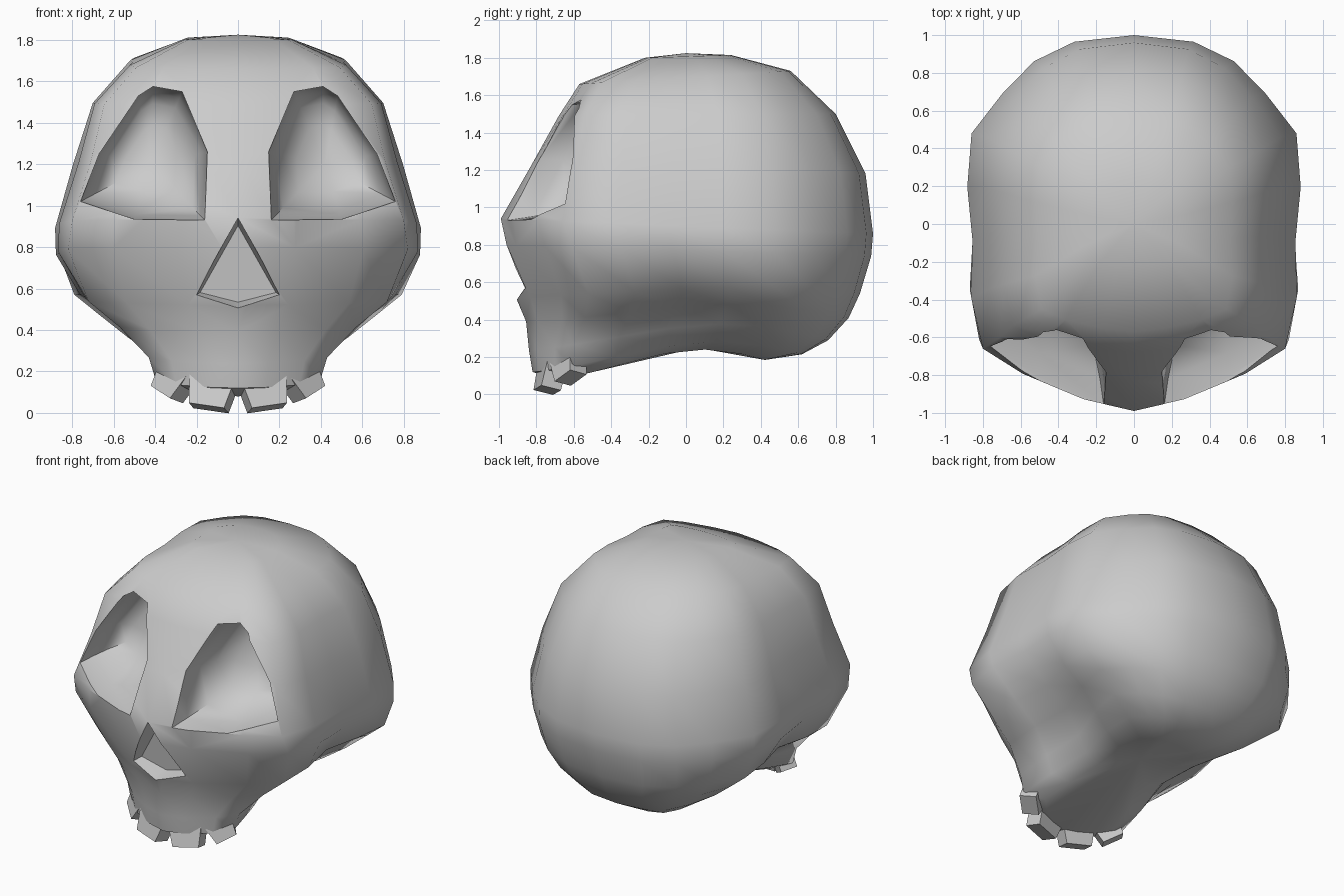
import bpy, bmesh, math
from mathutils import Vector, Matrix

if "Cube" in bpy.data.objects:
    bpy.data.objects.remove(bpy.data.objects["Cube"])


def loft(name, rings, start=None, end=None):
    """Skin equal-length point rings; close each end with a pole or a flat cap."""
    bm = bmesh.new()
    vs = [[bm.verts.new(p) for p in r] for r in rings]
    n = len(vs[0])
    for a, b in zip(vs, vs[1:]):
        for i in range(n):
            j = (i + 1) % n
            bm.faces.new((a[i], a[j], b[j], b[i]))
    for ring, pole in ((vs[0], start), (vs[-1], end)):
        if pole is None:
            bm.faces.new(ring)
        else:
            p = bm.verts.new(pole)
            for i in range(n):
                bm.faces.new((ring[i], ring[(i + 1) % n], p))
    bmesh.ops.recalc_face_normals(bm, faces=bm.faces)
    me = bpy.data.meshes.new(name)
    bm.to_mesh(me)
    bm.free()
    ob = bpy.data.objects.new(name, me)
    bpy.context.collection.objects.link(ob)
    return ob


def activate(ob):
    bpy.ops.object.select_all(action='DESELECT')
    ob.select_set(True)
    bpy.context.view_layer.objects.active = ob


def cut(ob, cutter):
    activate(ob)
    m = ob.modifiers.new("cut", 'BOOLEAN')
    m.operation = 'DIFFERENCE'
    m.solver = 'EXACT'
    m.object = cutter
    bpy.ops.object.modifier_apply(modifier=m.name)
    bpy.data.objects.remove(cutter)


def head_ring(yf, zf, xa, ya, xb, yb, yk, zk, pinch):
    """Tilted outline: front, cheek, pinched side, rear side, back (mirrored)."""
    c = [Vector(p) for p in ((0, yf), (xa, ya),
                             ((xa + xb) / 2 * pinch, (ya + yb) / 2), (xb, yb), (0, yk))]
    flip = lambda v: Vector((-v.x, v.y))
    ext = [flip(c[1])] + c + [flip(c[3])]
    pts = []
    for s, (tension, steps) in enumerate(((.35, 3), (.35, 2), (.22, 2), (.9, 4))):
        a, b = c[s], c[s + 1]
        ta, tb = (ext[s + 2] - ext[s]) * tension, (ext[s + 3] - ext[s + 1]) * tension
        for k in range(steps):
            t = k / steps
            pts.append(a * (2*t**3 - 3*t*t + 1) + ta * (t**3 - 2*t*t + t)
                       + b * (3*t*t - 2*t**3) + tb * (t**3 - t*t))
    pts.append(c[4])
    pts += [flip(p) for p in pts[-2:0:-1]]
    arch = max(0, 1 - pinch) * .5          # the underside arches up behind the jaw
    ring = []
    for p in pts:
        t = min(1, max(0, (p.y - yf) / (yk - yf)))
        ring.append((p.x, p.y, zf + (zk - zf) * t + arch * math.sin(math.pi * t**1.5)))
    return ring


# Skull shell: front y,z / cheek x,y / rear side x,y / back y,z / side pinch
levels = [
    (-.22, 1.80, .24, -.18, .24, .12, .24, 1.815, 1.03),
    (-.57, 1.66, .49, -.45, .50, .30, .56, 1.73, 1.03),
    (-.68, 1.49, .645, -.54, .68, .40, .80, 1.50, 1.03),
    (-.83, 1.22, .71, -.60, .78, .46, .96, 1.18, 1.03),
    (-.99, .94, .80, -.66, .86, .48, 1.0, .86, 1.03),
    (-.98, .80, .82, -.61, .86, .48, .99, .74, 1.01),
    (-.91, .52, .72, -.52, .79, .48, .93, .54, .92),
    (-.855, .39, .57, -.54, .67, .47, .87, .41, .84),
    (-.84, .24, .43, -.60, .53, .43, .76, .29, .79),
    (-.82, .12, .395, -.61, .38, .40, .62, .215, .8),
    (-.70, .08, .28, -.53, .20, .30, .42, .185, .82),
]
skull = loft("skull", [head_ring(*l) for l in levels], (0, 0, 1.825), (0, .06, .25))

# Eye sockets: outline shrunk into a bowl that flattens behind the sloping face
eye = [(.27, 1.55), (.41, 1.575), (.48, 1.53), (.67, 1.25), (.76, 1.02),
       (.50, .935), (.16, .93), (.148, 1.26)]
for side in (1, -1):
    rings = []
    for scale, depth, slope in ((1, -.4, 1), (1, .0, 1), (.92, .11, .95),
                                (.78, .21, .75), (.5, .29, .6)):
        ring = []
        for x, z in eye:
            dx, dz = (x - .42) * scale, (z - 1.2) * scale
            y = -.693 + (.57 * dz + .44 * dx) * slope + depth
            ring.append((side * (.42 + dx), y, 1.2 + dz))
        rings.append(ring)
    cut(skull, loft("eye_cutter", rings, end=(side * .42, -.38, 1.2)))

# Nose opening: kite tapering inward
nose = [(0, .94), (.215, .56), (0, .505), (-.215, .56)]
cut(skull, loft("nose_cutter", [
    [(x * s, y + .1 * (.6 - z), .7 + (z - .7) * s) for x, z in nose]
    for s, y in ((1, -1.3), (1, -.92), (.85, -.80))]))
activate(skull)
bpy.ops.object.shade_smooth_by_angle(angle=math.radians(55))


# Teeth: four tapered blocks set flush into the upper jaw
def tooth(name, loc, yaw, roll, w, h):
    rings = []
    for z, hw, hd in ((-h / 2, w * .42, .055), (h / 2, w * .56, .055)):
        rings.append([(-hw, -hd, z), (hw, -hd, z), (hw, hd, z), (-hw, hd, z)])
    ob = loft(name, rings)
    rot = (Matrix.Rotation(math.radians(yaw), 4, 'Z')
           @ Matrix.Rotation(math.radians(roll), 4, 'Y')
           @ Matrix.Rotation(math.radians(-14), 4, 'X'))
    ob.data.transform(Matrix.Translation(loc) @ rot)


for side, label in ((1, "right"), (-1, "left")):
    tooth("front_tooth_" + label, (side * .125, -.725, .105), side * 14, side * -8, .21, .17)
    tooth("side_tooth_" + label, (side * .31, -.625, .15), side * 42, side * -26, .165, .14)
